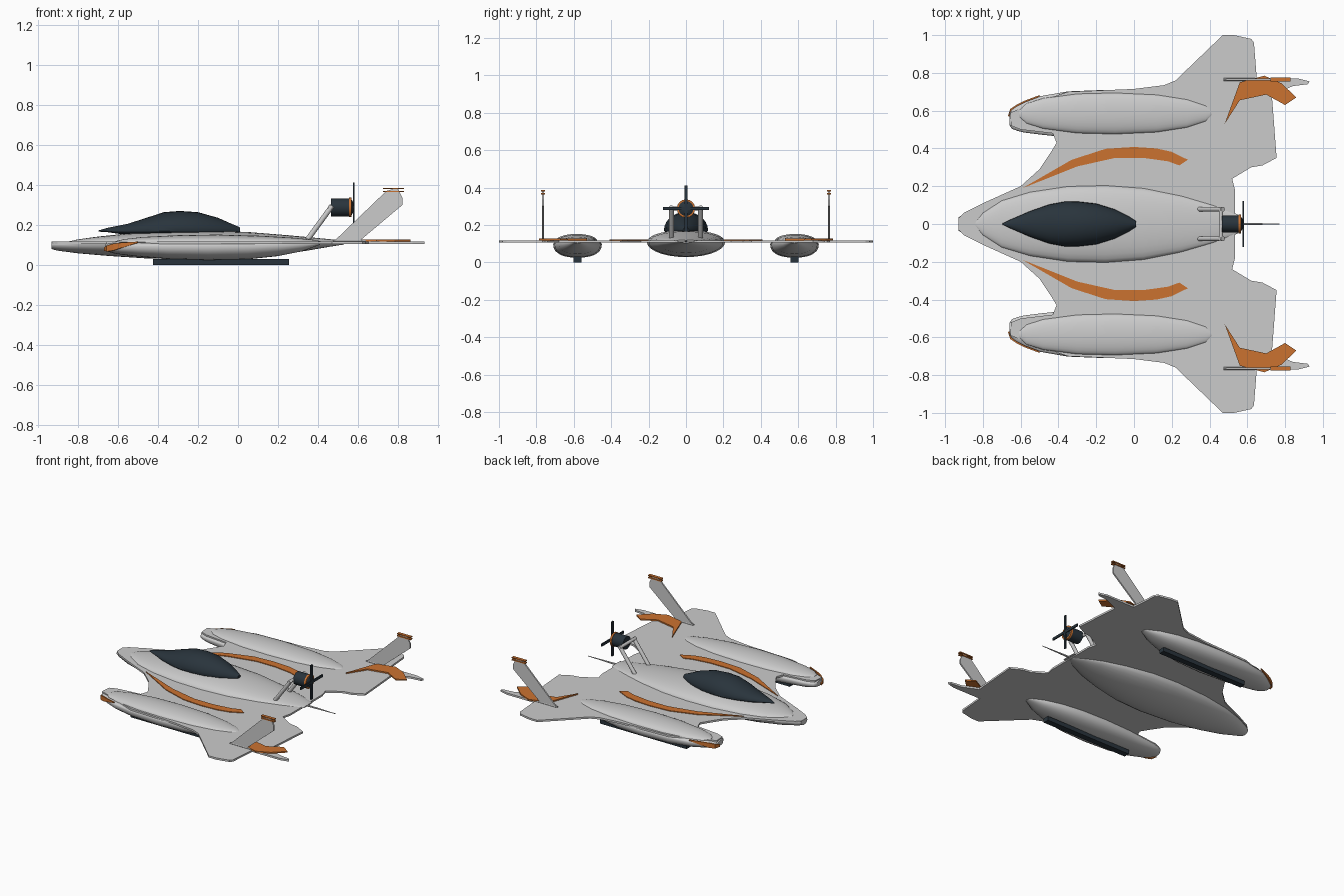
import bpy
import bmesh
from math import sin, cos, pi, radians, copysign
from mathutils import Vector, Matrix

default_cube = bpy.data.objects.get("Cube")
if default_cube:
    bpy.data.objects.remove(default_cube, do_unlink=True)


def make_material(name, red, green, blue):
    material = bpy.data.materials.new(name)
    material.use_nodes = True
    colour = (red, green, blue, 1)
    material.diffuse_color = colour
    material.node_tree.nodes["Principled BSDF"].inputs["Base Color"].default_value = colour
    return material


grey = make_material("light grey paint", .6, .6, .6)
orange = make_material("orange trim", .6, .17, .03)
dark = make_material("dark blue grey", .022, .034, .045)


def finish(name, bm, material, smooth_angle=None):
    """Turn a bmesh into a named object with one colour."""
    bmesh.ops.recalc_face_normals(bm, faces=bm.faces[:])
    mesh = bpy.data.meshes.new(name)
    bm.to_mesh(mesh)
    bm.free()
    mesh.materials.append(material)
    obj = bpy.data.objects.new(name, mesh)
    bpy.context.collection.objects.link(obj)
    if smooth_angle:
        bpy.ops.object.select_all(action="DESELECT")
        obj.select_set(True)
        bpy.context.view_layer.objects.active = obj
        bpy.ops.object.shade_smooth_by_angle(angle=radians(smooth_angle))
    return obj


def plate(name, points, direction, material):
    """Flat outline pushed along a direction."""
    bm = bmesh.new()
    face = bm.faces.new([bm.verts.new(p) for p in points])
    result = bmesh.ops.extrude_face_region(bm, geom=[face], use_keep_orig=True)
    moved = [v for v in result["geom"] if isinstance(v, bmesh.types.BMVert)]
    bmesh.ops.translate(bm, verts=moved, vec=direction)
    return finish(name, bm, material)


def loft(name, stations, material, side=1, power=1, segments=28):
    """Rounded sections along x: x, centre y, half width, widest z, height above, depth below."""
    bm = bmesh.new()
    rings = []
    for x, y, width, z, above, below in stations:
        ring = []
        for i in range(segments):
            angle = 2 * pi * i / segments
            c, s = cos(angle), sin(angle)
            across = copysign(abs(c) ** power, c) * width
            up = copysign(abs(s) ** power, s) * (above if s > 0 else below)
            ring.append(bm.verts.new((x, (y + across) * side, z + up)))
        rings.append(ring)
    for a, b in zip(rings, rings[1:]):
        for i in range(segments):
            j = (i + 1) % segments
            bm.faces.new((a[i], a[j], b[j], b[i]))
    bm.faces.new(rings[0])
    bm.faces.new(rings[-1])
    return finish(name, bm, material, 40)


def rod(name, start, end, radius, material, end_radius=None, sides=16):
    """Cylinder or cone between two points."""
    start, end = Vector(start), Vector(end)
    axis = end - start
    turn = Vector((0, 0, 1)).rotation_difference(axis).to_matrix().to_4x4()
    bm = bmesh.new()
    bmesh.ops.create_cone(bm, cap_ends=True, segments=sides, radius1=radius,
                          radius2=radius if end_radius is None else end_radius,
                          depth=axis.length, matrix=Matrix.Translation((start + end) / 2) @ turn)
    return finish(name, bm, material, 40)


def box(name, centre, size, material, turn=Matrix()):
    bm = bmesh.new()
    bmesh.ops.create_cube(bm, size=1, matrix=Matrix.Translation(centre) @ turn @ Matrix.Diagonal((*size, 1)))
    return finish(name, bm, material)


# Wing deck: one flat outline, mirrored across the long axis
half_outline = [
    (-.93, .03), (-.9, .06), (-.8, .11), (-.6, .2), (-.5, .29), (-.44, .38), (-.41, .43),
    (-.43, .48), (-.6, .5), (-.65, .52), (-.655, .59), (-.5, .65), (-.35, .7), (0, .715),
    (.16, .735), (.22, .76), (.47, 1), (.53, 1), (.62, .98), (.635, .96), (.65, .77),
    (.87, .77), (.93, .755), (.92, .74), (.84, .73), (.73, .68), (.755, .35), (.68, .31),
    (.62, .3), (.52, .24), (.535, .18)]
outline = half_outline + [(x, -y) for x, y in reversed(half_outline)]
plate("wing_deck", [(x, y, .105) for x, y in outline], (0, 0, .013), grey)

# Central hull below the deck and its raised back above it
loft("hull", [
    (-.93, 0, .035, .105, .012, .025), (-.9, 0, .055, .105, .012, .033),
    (-.8, 0, .105, .105, .012, .046), (-.65, 0, .155, .108, .012, .062),
    (-.45, 0, .192, .11, .012, .077), (-.2, 0, .21, .11, .01, .082),
    (0, 0, .2, .11, .008, .078), (.2, 0, .16, .11, .006, .06),
    (.35, 0, .115, .11, .005, .037), (.46, 0, .065, .11, .004, .018),
    (.53, 0, .02, .11, .003, .007)], grey)
loft("upper_hull", [
    (-.84, 0, .01, .115, .004, .004), (-.8, 0, .06, .115, .013, .004),
    (-.7, 0, .125, .115, .027, .004), (-.55, 0, .17, .115, .043, .004),
    (-.35, 0, .2, .115, .055, .004), (-.15, 0, .205, .115, .057, .004),
    (.05, 0, .19, .115, .05, .004), (.25, 0, .15, .115, .034, .004),
    (.42, 0, .1, .115, .018, .004), (.55, 0, .05, .115, .005, .004)], grey)
rod("stern_spike", (.5, 0, .113), (.77, 0, .113), .008, grey, .002, 8)

# Canopy
loft("canopy", [
    (-.695, 0, .004, .17, .003, .003), (-.65, 0, .025, .17, .016, .006),
    (-.55, 0, .068, .17, .036, .02), (-.45, 0, .103, .17, .068, .02),
    (-.37, 0, .118, .17, .094, .02), (-.29, 0, .118, .17, .1, .02),
    (-.2, 0, .108, .17, .094, .02), (-.1, 0, .077, .17, .066, .02),
    (-.03, 0, .042, .17, .035, .012), (.01, 0, .016, .17, .018, .005)], dark)

# Engine, propeller and its support frame
HUB_Z = .288
rod("engine", (.465, 0, HUB_Z), (.555, 0, HUB_Z), .045, dark)
rod("engine_ring", (.553, 0, HUB_Z), (.566, 0, HUB_Z), .049, orange)
rod("engine_tail", (.566, 0, HUB_Z), (.578, 0, HUB_Z), .04, dark, .02)
for i in range(4):
    spin = Matrix.Rotation(i * pi / 2, 4, "X")
    offset = spin @ Vector((0, 0, .062))
    box(f"propeller_blade_{i}", Vector((.578, 0, HUB_Z)) + offset, (.008, .018, .122), dark, spin)
rod("engine_crossbar", (.46, -.09, HUB_Z), (.46, .09, HUB_Z), .011, grey)

arc = [(-.59, .19), (-.33, .34), (-.15, .398), (0, .408), (.12, .4), (.2, .382), (.285, .34),
       (.24, .31), (.18, .332), (.05, .35), (-.1, .35), (-.3, .305), (-.45, .245)]
tail_shape = [(.48, .53), (.56, .75), (.69, .785), (.78, .745), (.86, .67), (.8, .63),
              (.7, .685), (.56, .655)]
fin_shape = [(.475, .115), (.6, .115), (.82, .3), (.82, .335), (.795, .385), (.74, .37)]
nose_stripe = [(-.664, .57, .079, .008), (-.652, .606, .083, .015), (-.62, .628, .09, .017),
               (-.58, .648, .099, .013), (-.5, .678, .114, .003)]

for side, where in ((1, "back"), (-1, "front")):
    # Side floats with a shallow blister above the deck
    loft(where + "_float", [
        (-.66, .555, .03, .09, .018, .018), (-.648, .555, .05, .092, .02, .025),
        (-.62, .56, .066, .093, .021, .034), (-.58, .565, .081, .094, .022, .042),
        (-.5, .575, .101, .095, .023, .052), (-.35, .58, .122, .096, .023, .065),
        (-.15, .58, .13, .097, .022, .072), (.05, .58, .123, .099, .018, .07),
        (.2, .58, .1, .102, .014, .057), (.32, .58, .065, .105, .01, .036),
        (.41, .58, .02, .11, .004, .008)], grey, side, .85)
    loft(where + "_float_blister", [
        (-.61, .585, .015, .115, .005, .003), (-.57, .585, .053, .115, .014, .003),
        (-.48, .585, .081, .115, .025, .003), (-.3, .585, .105, .115, .034, .003),
        (-.1, .585, .11, .115, .037, .003), (.12, .585, .1, .115, .031, .003),
        (.28, .585, .075, .115, .021, .003), (.38, .585, .042, .115, .011, .003),
        (.412, .585, .012, .115, .004, .003)], grey, side)
    box(where + "_runner", (-.085, .58 * side, .015), (.68, .042, .03), dark)

    # Orange stripe wrapped around the outer nose of the float
    bm = bmesh.new()
    pairs = [[bm.verts.new((x, y * side, z + k * h)) for k in (-1, 1)] for x, y, z, h in nose_stripe]
    for a, b in zip(pairs, pairs[1:]):
        bm.faces.new((a[0], b[0], b[1], a[1]))
    stripe = finish(where + "_nose_stripe", bm, orange)
    solid = stripe.modifiers.new("thickness", "SOLIDIFY")
    solid.thickness = .008
    solid.offset = 0

    # Orange deck trim
    plate(where + "_deck_arc", [(x, y * side, .117) for x, y in arc], (0, 0, .006), orange)
    plate(where + "_tail_trim", [(x, y * side, .118) for x, y in tail_shape], (0, 0, .009), orange)

    # Swept fin with orange cap plates
    plate(where + "_fin", [(x, .76 * side, z) for x, z in fin_shape], (0, .01 * side, 0), grey)
    rod(where + "_fin_root", (.475, .765 * side, .12), (.65, .765 * side, .12), .007, grey, sides=8)
    for z in (.367, .382):
        box(f"{where}_fin_cap_{z}", (.775, .765 * side, z), (.105, .022, .007), orange)

    # Leaning engine strut
    rod(where + "_engine_strut", (.345, .078 * side, .125), (.47, .078 * side, HUB_Z + .008), .013, grey)
